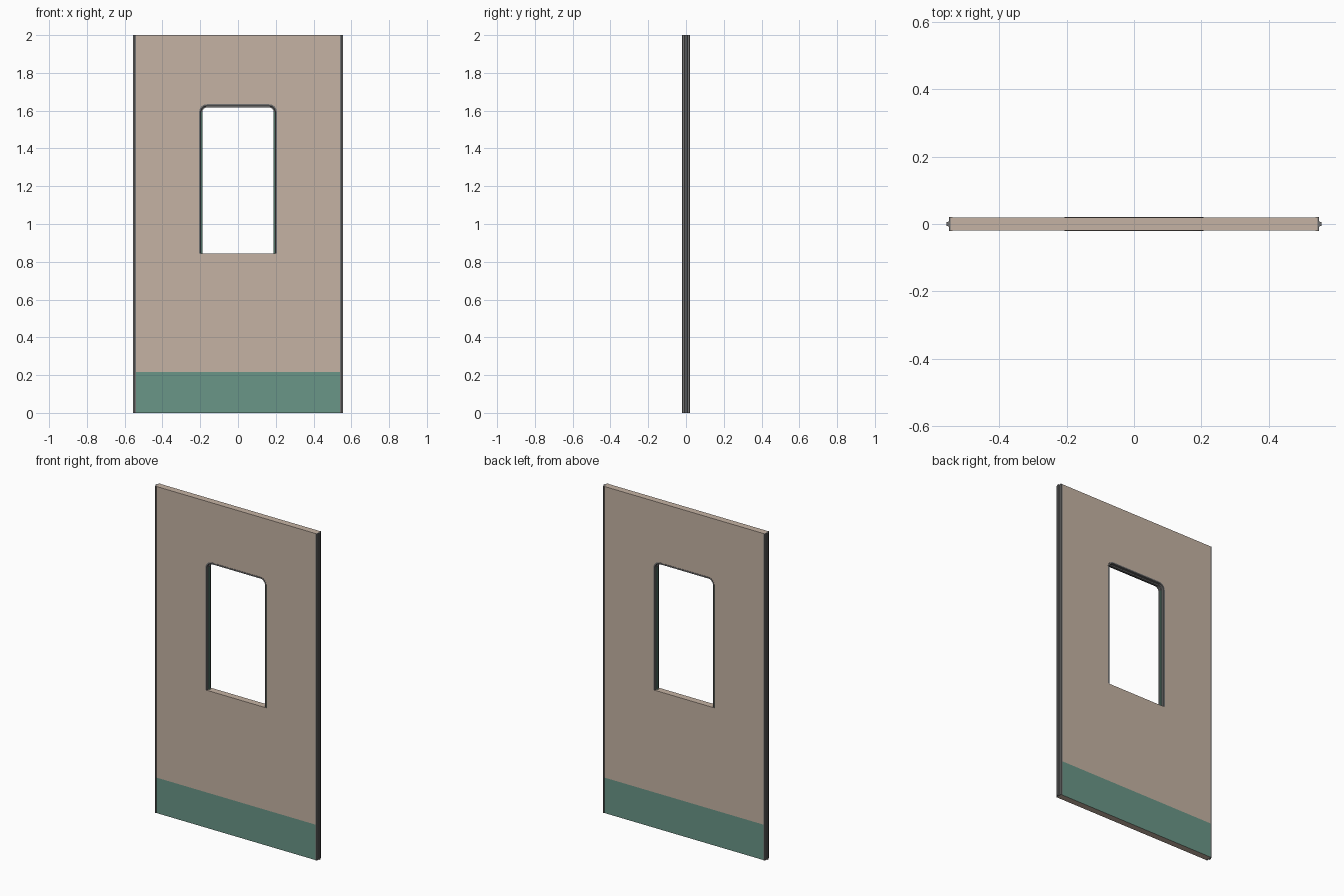
import bpy, bmesh, math

if "Cube" in bpy.data.objects:
    bpy.data.objects.remove(bpy.data.objects["Cube"])

def material(name, rgb):
    m = bpy.data.materials.new(name)
    m.diffuse_color = (*rgb, 1)
    m.use_nodes = True
    m.node_tree.nodes["Principled BSDF"].inputs["Base Color"].default_value = m.diffuse_color
    return m

tan = material("beige panel", (0.56, 0.45, 0.37))
teal = material("teal green", (0.144, 0.305, 0.242))
rubber = material("dark grey rubber", (0.165, 0.165, 0.165))

HALF_W, HEIGHT, THICK, BAND = 0.545, 2.0, 0.04, 0.217

# Seal section: (offset out of the panel edge, y) - a flat lip with a narrow tongue
SEAL = [(-0.006, -0.0215), (0.002, -0.0215), (0.004, -0.0195), (0.004, -0.007),
        (0.011, -0.006), (0.011, 0.006), (0.004, 0.007), (0.004, 0.0195),
        (0.002, 0.0215), (-0.006, 0.0215)]

def make_object(name, bm, mats):
    bmesh.ops.recalc_face_normals(bm, faces=bm.faces)
    mesh = bpy.data.meshes.new(name)
    bm.to_mesh(mesh)
    bm.free()
    for m in mats:
        mesh.materials.append(m)
    ob = bpy.data.objects.new(name, mesh)
    bpy.context.collection.objects.link(ob)
    return ob

def arch(off=0.0, bottom=0.843):
    """Window outline, square at the bottom and rounded at the top."""
    w, top, r = 0.2 - off, 1.628 - off, 0.035 - off
    pts = [(-w, bottom)]
    for cx, start in ((-w + r, 180), (w - r, 90)):
        for i in range(7):
            a = math.radians(start - 15 * i)
            pts.append((cx + r * math.cos(a), top - r + r * math.sin(a)))
    return pts + [(w, bottom)]

def sweep(path_at):
    """Skin the seal section along a path given as a function of offset."""
    bm = bmesh.new()
    rings = [[bm.verts.new((x, y, z)) for x, z in path_at(o)] for o, y in SEAL]
    count = len(rings)
    for k in range(count):
        a, b = rings[k], rings[(k + 1) % count]
        for i in range(len(a) - 1):
            bm.faces.new((a[i], a[i + 1], b[i + 1], b[i]))
    bm.faces.new([r[0] for r in rings])
    bm.faces.new([r[-1] for r in rings])
    return bm

# Door panel with window opening and teal kick band
bm = bmesh.new()
outer = [(-HALF_W, 0), (HALF_W, 0), (HALF_W, HEIGHT), (-HALF_W, HEIGHT)]
for loop in (outer, arch()):
    vs = [bm.verts.new((x, -THICK / 2, z)) for x, z in loop]
    for i in range(len(vs)):
        bm.edges.new((vs[i], vs[(i + 1) % len(vs)]))
bmesh.ops.triangle_fill(bm, edges=bm.edges[:], use_beauty=True, normal=(0, -1, 0))
ext = bmesh.ops.extrude_face_region(bm, geom=bm.faces[:], use_keep_orig=True)
moved = [g for g in ext["geom"] if isinstance(g, bmesh.types.BMVert)]
bmesh.ops.translate(bm, verts=moved, vec=(0, THICK, 0))
bmesh.ops.bisect_plane(bm, geom=bm.verts[:] + bm.edges[:] + bm.faces[:],
                       plane_co=(0, 0, BAND), plane_no=(0, 0, 1))
bm.normal_update()
for f in bm.faces:
    if abs(f.normal.y) > 0.5 and f.calc_center_median().z < BAND:
        f.material_index = 1
make_object("door_panel", bm, [tan, teal])

# Rubber seals on both vertical edges
seal = make_object("edge_seal", sweep(
    lambda o: [(HALF_W + o, 0), (HALF_W + o, HEIGHT)]), [rubber])
seal.modifiers.new("mirror", 'MIRROR')

# Window seal, with a teal tongue down the upright sides
bm = sweep(arch)
for f in bm.faces:
    c = f.calc_center_median()
    tongue = abs(c.y) < 0.0075 and abs(c.x) > 0.187
    if tongue and 0.85 < c.z < 1.59:
        f.material_index = 1
make_object("window_seal", bm, [rubber, teal])
